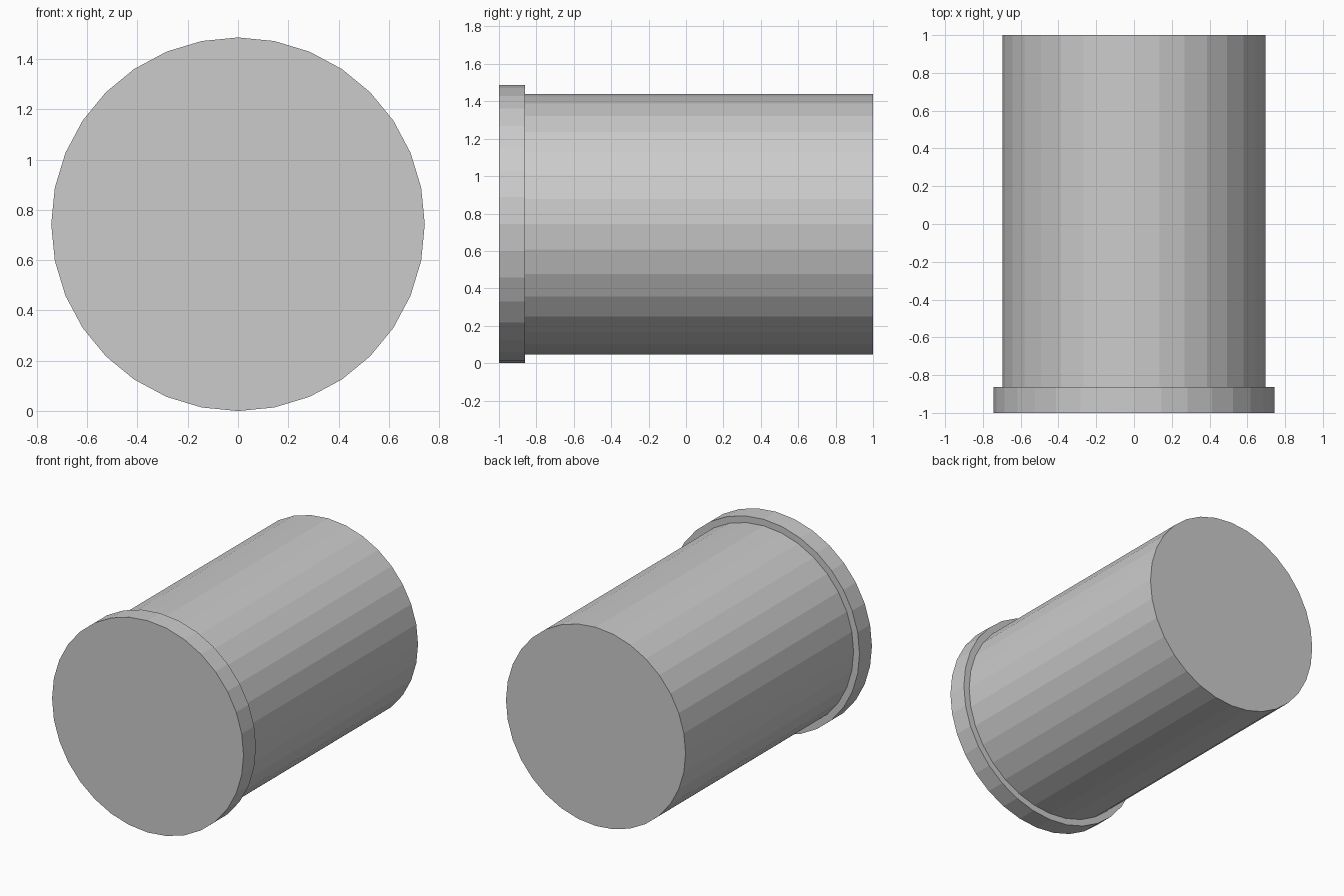
import bpy, bmesh, math

if "Cube" in bpy.data.objects:
    bpy.data.objects.remove(bpy.data.objects["Cube"])

SIDES = 32
CENTRE_Z = 0.743
# (y, radius) profile: front flange, step, long barrel
PROFILE = [(-1.0, 0.743), (-0.862, 0.743), (-0.862, 0.697), (1.0, 0.697)]


def ring(bm, y, r):
    return [bm.verts.new((r * math.cos(a), y, CENTRE_Z + r * math.sin(a)))
            for a in (2 * math.pi * i / SIDES for i in range(SIDES))]


# Flanged cylinder: profile turned around the y axis with closed ends
bm = bmesh.new()
rings = [ring(bm, y, r) for y, r in PROFILE]
for a, b in zip(rings, rings[1:]):
    for i in range(SIDES):
        j = (i + 1) % SIDES
        bm.faces.new((a[i], a[j], b[j], b[i]))
bm.faces.new(rings[0])
bm.faces.new(rings[-1])
bmesh.ops.recalc_face_normals(bm, faces=bm.faces[:])

mesh = bpy.data.meshes.new("flanged_cylinder")
bm.to_mesh(mesh)
bm.free()
bpy.context.collection.objects.link(bpy.data.objects.new("flanged_cylinder", mesh))
